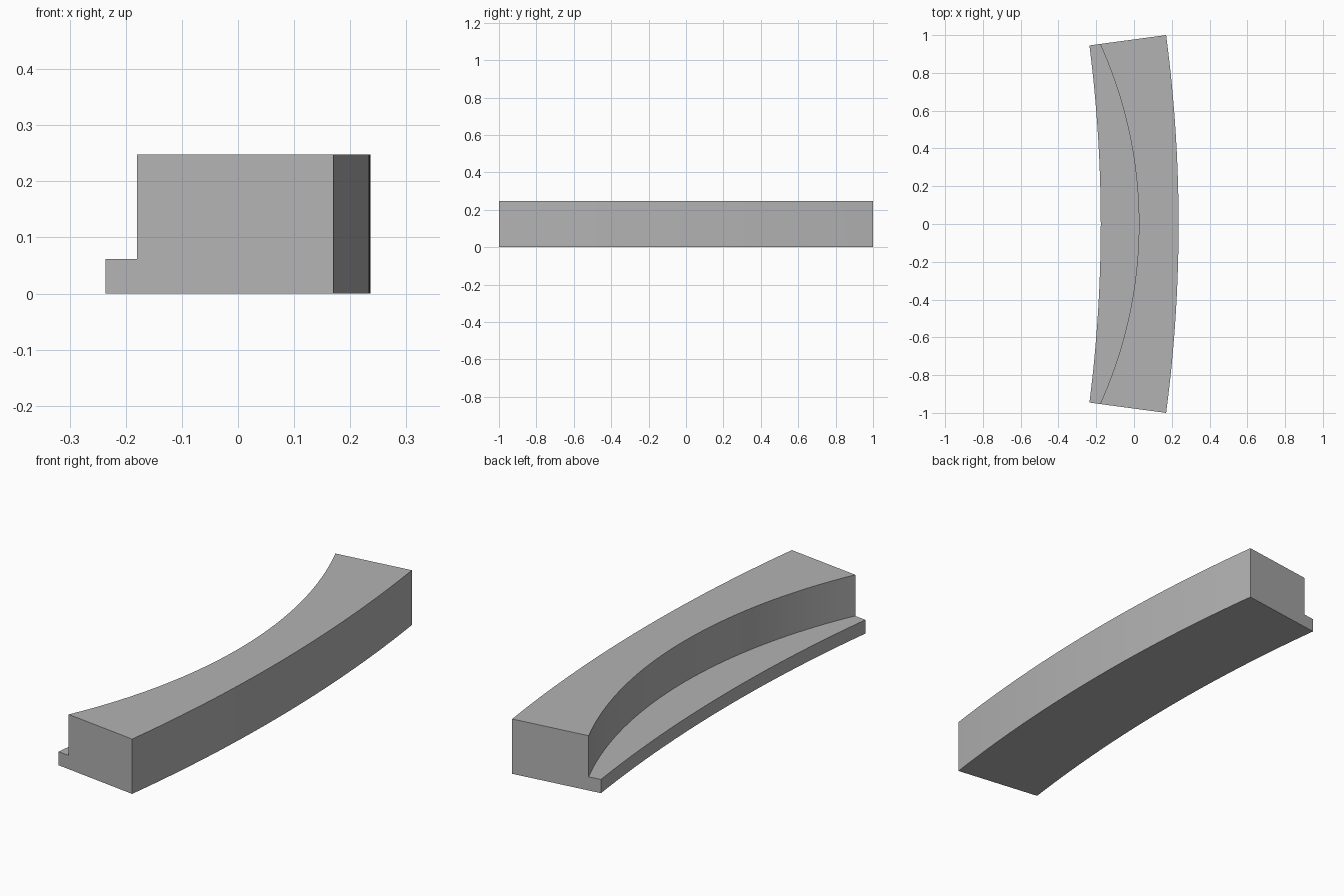
import bpy
import bmesh

cube = bpy.data.objects.get("Cube")
if cube:
    bpy.data.objects.remove(cube, do_unlink=True)

TOP, LEDGE = 0.248, 0.062
STEPS = 40


def arc_point(end_x, end_y, mid_x, t):
    """Point on a circular arc, symmetric in y; t runs from -1 to 1."""
    from math import asin, sin, cos
    sagitta = mid_x - end_x
    radius = (end_y ** 2 + sagitta ** 2) / (2 * sagitta)
    angle = t * asin(end_y / radius)
    return mid_x - radius + radius * cos(angle), radius * sin(angle)


# Plain grey material
grey = bpy.data.materials.new("grey")
grey.use_nodes = True
colour = (0.45, 0.45, 0.45, 1)
grey.diffuse_color = colour
grey.node_tree.nodes["Principled BSDF"].inputs["Base Color"].default_value = colour

# Stepped cross-section swept along the curved rail
bm = bmesh.new()
rings = []
for i in range(STEPS + 1):
    t = 2 * i / STEPS - 1
    inner = arc_point(-0.236, 0.945, -0.176, t)
    recess = arc_point(-0.18, 0.953, 0.026, t)
    outer = arc_point(0.17, 1.0, 0.236, t)
    section = [(inner, 0), (outer, 0), (outer, TOP),
               (recess, TOP), (recess, LEDGE), (inner, LEDGE)]
    rings.append([bm.verts.new((*p, z)) for p, z in section])

for a, b in zip(rings, rings[1:]):
    for k in range(len(a)):
        n = (k + 1) % len(a)
        bm.faces.new((a[k], a[n], b[n], b[k]))

# Flat end caps
bm.faces.new(rings[0])
bm.faces.new(rings[-1][::-1])
bmesh.ops.recalc_face_normals(bm, faces=bm.faces)

mesh = bpy.data.meshes.new("curved_rail")
bm.to_mesh(mesh)
bm.free()
mesh.materials.append(grey)
rail = bpy.data.objects.new("curved_rail", mesh)
bpy.context.collection.objects.link(rail)

# Smooth curves with crisp edges
bpy.ops.object.select_all(action="DESELECT")
rail.select_set(True)
bpy.context.view_layer.objects.active = rail
bpy.ops.object.shade_smooth_by_angle()
